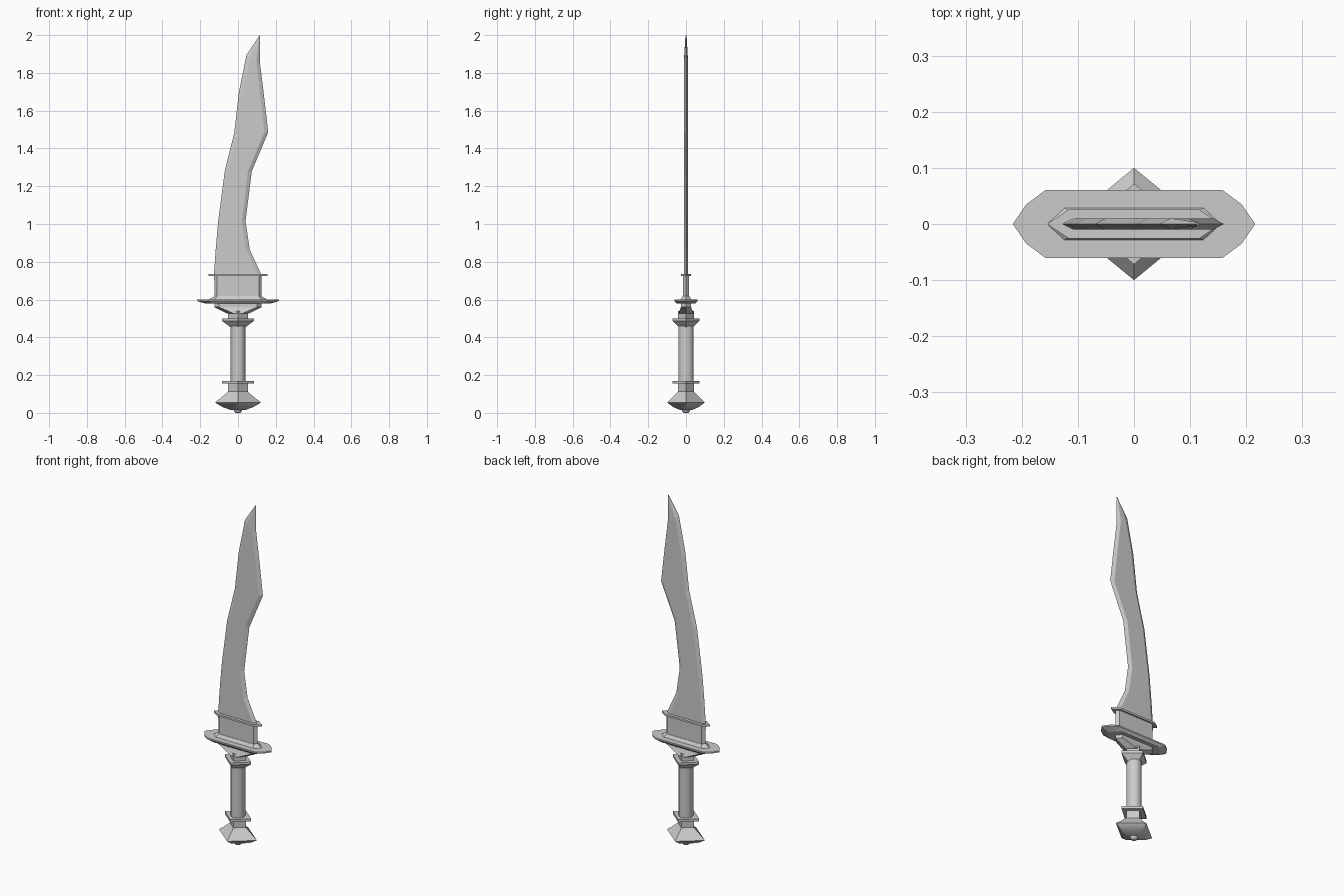
import bpy, bmesh, math

if "Cube" in bpy.data.objects:
    bpy.data.objects.remove(bpy.data.objects["Cube"])


def loft(name, rings, smooth=False):
    """Skin equal-length rings of 3D points and cap both ends."""
    bm = bmesh.new()
    vs = [[bm.verts.new(p) for p in ring] for ring in rings]
    n = len(rings[0])
    for a, b in zip(vs, vs[1:]):
        for i in range(n):
            j = (i + 1) % n
            bm.faces.new((a[i], a[j], b[j], b[i]))
    bm.faces.new(vs[0][::-1])
    bm.faces.new(vs[-1])
    bmesh.ops.remove_doubles(bm, verts=bm.verts, dist=1e-5)
    bmesh.ops.recalc_face_normals(bm, faces=bm.faces)
    me = bpy.data.meshes.new(name)
    bm.to_mesh(me)
    bm.free()
    ob = bpy.data.objects.new(name, me)
    bpy.context.collection.objects.link(ob)
    if smooth:
        bpy.ops.object.select_all(action='DESELECT')
        ob.select_set(True)
        bpy.context.view_layer.objects.active = ob
        bpy.ops.object.shade_smooth_by_angle(angle=math.radians(50))
    return ob


def oval(z, rx, ry, n=4):
    return [(rx * math.cos(2 * math.pi * i / n), ry * math.sin(2 * math.pi * i / n), z)
            for i in range(n)]


def hexa(z, rx, ry, inner):
    return [(rx, 0, z), (inner, ry, z), (-inner, ry, z),
            (-rx, 0, z), (-inner, -ry, z), (inner, -ry, z)]


def guard_ring(z, sx, sy):
    q = [(.216, 0), (.192, .035), (.157, .061)]
    pts = q + [(-x, y) for x, y in q[::-1]] + [(-x, -y) for x, y in q[1:]] \
        + [(x, -y) for x, y in q[:0:-1]]
    return [(x * sx, y * sy, z) for x, y in pts]


# blade: (spine x, z), (edge x, z) stations with a bevelled six-sided section
stations = [((-.127, .70), (.125, .70)), ((-.127, .735), (.122, .735)),
            ((-.118, .865), (.062, .865)), ((-.105, 1.015), (.04, 1.015)),
            ((-.07, 1.28), (.073, 1.28)), ((-.02, 1.48), (.16, 1.485)),
            ((.005, 1.70), (.14, 1.66)), ((.045, 1.895), (.117, 1.845)),
            ((.111, 1.995), (.116, 2.0))]
rings = []
for (lx, lz), (rx, rz) in stations:
    w = rx - lx
    f = min(.02 / w, .4)
    t = .01 if w > .01 else .003
    at = lambda k, y: (lx + w * k, y, lz + (rz - lz) * k)
    rings.append([at(0, 0), at(f, -t), at(1 - f, -t), at(1, 0), at(1 - f, t), at(f, t)])
loft("blade", rings)

# blade socket and its rim
loft("blade_socket", [hexa(.60, .125, .016, .11), hexa(.73, .125, .016, .11)])
loft("socket_rim", [hexa(.724, .155, .026, .116), hexa(.735, .155, .026, .116)])

# crossguard plate with sloped underside and raised centre
loft("guard", [guard_ring(.578, .78, .8), guard_ring(.592, 1, 1), guard_ring(.60, 1, 1)])
loft("guard_crown", [hexa(.598, .158, .03, .125), hexa(.618, .125, .018, .11)])
loft("guard_base", [hexa(.525, .055, .040, .02), hexa(.56, .125, .027, .10),
                    hexa(.582, .125, .027, .10)])

# diamond necks, collars, and grip
loft("upper_neck", [oval(.49, .052, .043), oval(.54, .052, .043)])
loft("upper_collar", [oval(.455, .042, .040), oval(.487, .085, .072), oval(.50, .085, .072)])
loft("grip", [oval(.165, .039, .041, 12), oval(.46, .039, .041, 12)], smooth=True)
loft("lower_collar", [oval(.155, .085, .072), oval(.17, .085, .072)])
loft("lower_neck", [oval(.10, .052, .043), oval(.16, .052, .043)])

# pommel and end button
loft("pommel", [oval(.016, .04, .033), oval(.03, .08, .066), oval(.055, .122, .10),
                oval(.08, .09, .073), oval(.112, .052, .043)], smooth=True)
loft("pommel_button", [oval(0, .012, .012, 8), oval(.008, .022, .02, 8),
                       oval(.02, .022, .02, 8)], smooth=True)
